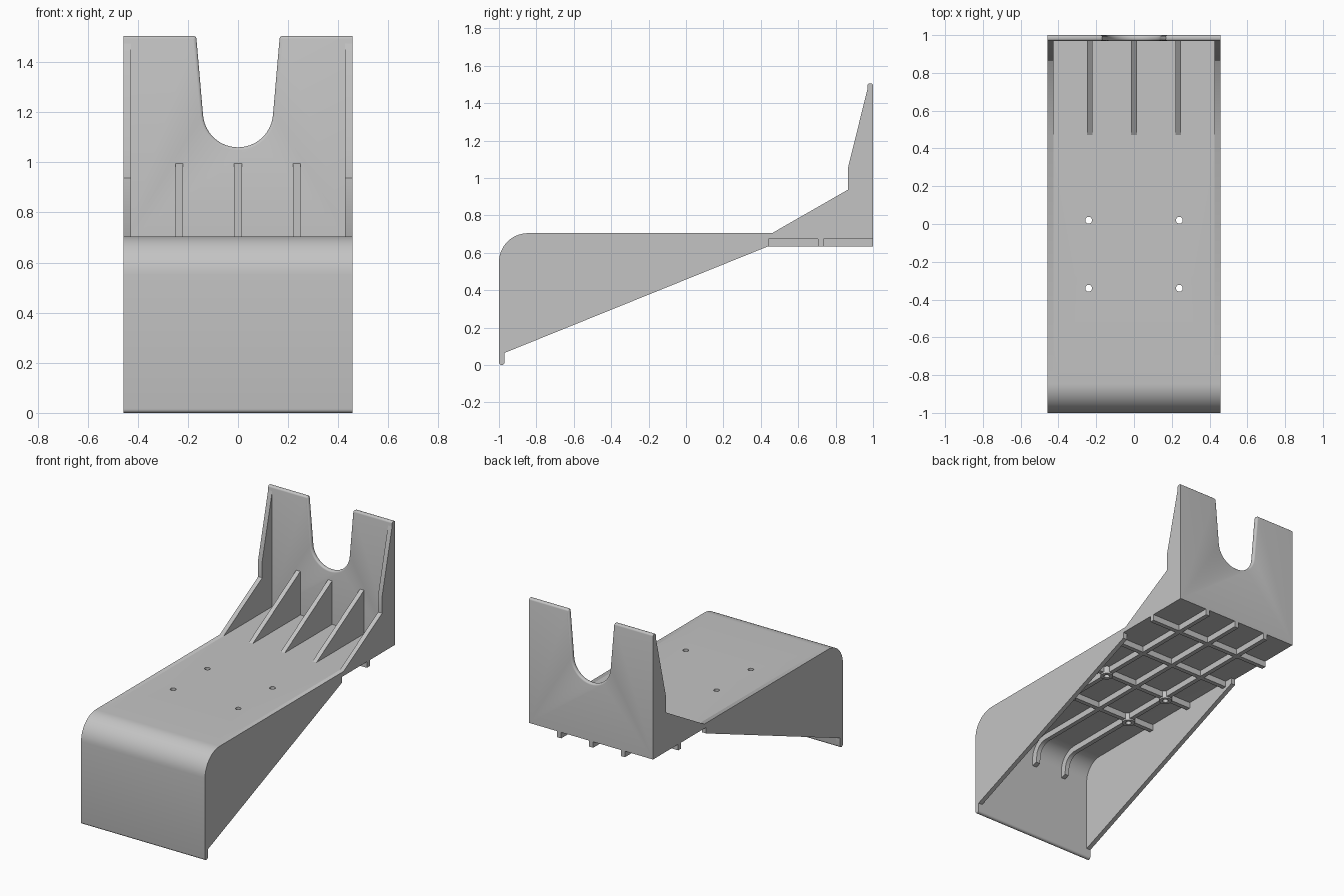
import bpy, bmesh
from math import sin, cos, pi, radians
from mathutils import Vector

cube = bpy.data.objects.get("Cube")
if cube:
    bpy.data.objects.remove(cube, do_unlink=True)

grey = bpy.data.materials.new("matte grey")
grey.use_nodes = True
grey.diffuse_color = (0.55, 0.55, 0.55, 1)
grey.node_tree.nodes["Principled BSDF"].inputs["Base Color"].default_value = (0.55, 0.55, 0.55, 1)

W, T = 0.457, 0.03          # half width, wall thickness
TOP, UNDER, RIB = 0.705, 0.675, 0.635
RIB_X = (-0.235, 0, 0.235)
HOLES = [(x, y) for x in (-0.24, 0.24) for y in (0.02, -0.34)]


def arc(cx, cz, r, a0, a1, n=14):
    return [(cx + r * cos(radians(a0 + (a1 - a0) * i / n)),
             cz + r * sin(radians(a0 + (a1 - a0) * i / n))) for i in range(n + 1)]


def finish(name, bm):
    bmesh.ops.recalc_face_normals(bm, faces=bm.faces)
    me = bpy.data.meshes.new(name)
    bm.to_mesh(me)
    bm.free()
    ob = bpy.data.objects.new(name, me)
    bpy.context.collection.objects.link(ob)
    me.materials.append(grey)
    return ob


def prism(pts, axis, lo, hi):
    """Extrude a 2D profile along x or y from lo to hi."""
    bm = bmesh.new()
    at = (lambda a, b: (lo, a, b)) if axis == "x" else (lambda a, b: (a, lo, b))
    face = bm.faces.new([bm.verts.new(at(a, b)) for a, b in pts])
    out = bmesh.ops.extrude_face_region(bm, geom=[face])
    step = Vector((hi - lo, 0, 0) if axis == "x" else (0, hi - lo, 0))
    bmesh.ops.translate(bm, vec=step, verts=[v for v in out["geom"] if isinstance(v, bmesh.types.BMVert)])
    return bm


def cylinder(name, x, y, r, z0, z1, n=24):
    bm = bmesh.new()
    bmesh.ops.create_cone(bm, cap_ends=True, segments=n, radius1=r, radius2=r, depth=z1 - z0)
    bmesh.ops.translate(bm, vec=(x, y, (z0 + z1) / 2), verts=bm.verts)
    return finish(name, bm)


parts, drilled = [], []

# Curved front and top shell
outer = arc(-0.845, 0.55, 0.155, 180, 90)
inner = arc(-0.845, 0.55, 0.125, 90, 180)
lip = arc(-0.985, 0.015, 0.015, 360, 180, 8)
shell = finish("shell", prism(lip + outer + [(0.97, TOP), (0.97, UNDER)] + inner, "x", -W + T, W - T))
drilled.append(shell)

# Side walls with raised rear gussets
side = lip + outer + [(0.46, TOP), (0.865, 0.937), (0.865, 1.05), (0.97, 1.475),
                      (0.97, UNDER), (0.44, UNDER), (0.44, RIB), (-0.97, 0.065)]
parts.append(finish("side_wall_left", prism(side, "x", W - T, W)))
parts.append(finish("side_wall_right", prism(side, "x", -W, -W + T)))

# Back wall with U-shaped notch and rounded rim
half = [(W, UNDER), (W, 1.505), (0.177, 1.505), (0.17, 1.502), (0.166, 1.495)]
bowl = arc(0, 1.2, 0.14, -6, -174, 24)
wall = prism(half + bowl + [(-x, z) for x, z in reversed(half)], "y", 0.97, 1.0)
rim = [e for e in wall.edges if abs(e.verts[0].co.y - e.verts[1].co.y) < 1e-5
       and min(v.co.z for v in e.verts) > 1.0]
bmesh.ops.bevel(wall, geom=rim, offset=0.011, segments=3, profile=0.5, affect="EDGES")
parts.append(finish("back_wall", wall))

# Triangular gussets in front of the back wall
for i, x in enumerate(RIB_X):
    parts.append(finish(f"gusset_{i + 1}", prism([(0.47, TOP), (0.97, 0.995), (0.97, TOP)],
                                                 "x", x - T / 2, x + T / 2)))

# Underside ribs: lengthwise ones follow the inner curve
rib = ([(1.0, UNDER)] + inner + [(-0.97, 0.5), (-0.935, 0.51)]
       + arc(-0.845, 0.55, 0.085, 180, 90) + [(1.0, RIB)])
for i, x in enumerate(RIB_X):
    drilled.append(finish(f"long_rib_{i + 1}", prism(rib, "x", x - T / 2, x + T / 2)))
for i, y in enumerate((0.72, 0.37, 0.02, -0.34)):
    w = W if y > 0.5 else W - T
    box = [(y - T / 2, RIB), (y + T / 2, RIB), (y + T / 2, UNDER), (y - T / 2, UNDER)]
    drilled.append(finish(f"cross_rib_{i + 1}", prism(box, "x", -w, w)))

# Screw bosses and drilled holes
for i, (x, y) in enumerate(HOLES):
    drilled.append(cylinder(f"screw_boss_{i + 1}", x, y, 0.04, 0.625, UNDER))
drills = [cylinder(f"drill_{i + 1}", x, y, 0.018, 0.5, 0.8) for i, (x, y) in enumerate(HOLES)]
for ob in drilled:
    bpy.context.view_layer.objects.active = ob
    for d in drills:
        mod = ob.modifiers.new("hole", "BOOLEAN")
        mod.operation, mod.solver, mod.object = "DIFFERENCE", "EXACT", d
        bpy.ops.object.modifier_apply(modifier=mod.name)
for d in drills:
    bpy.data.objects.remove(d, do_unlink=True)

# Smooth curves, sharp edges
bpy.ops.object.select_all(action="DESELECT")
for ob in parts + drilled:
    ob.select_set(True)
bpy.context.view_layer.objects.active = shell
bpy.ops.object.shade_smooth_by_angle(angle=radians(32))
